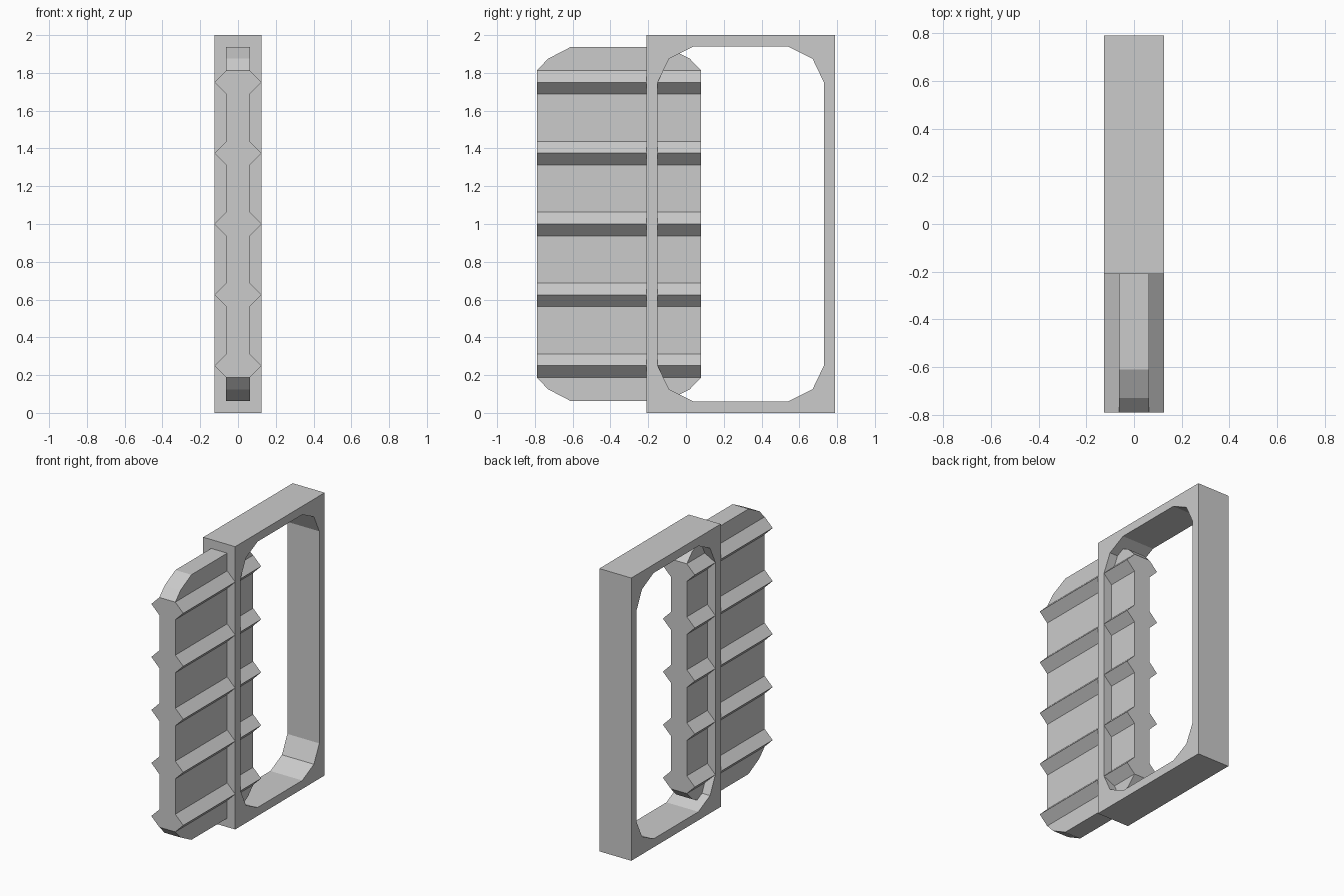
import bpy, bmesh
from mathutils import Vector

if "Cube" in bpy.data.objects:
    bpy.data.objects.remove(bpy.data.objects["Cube"])


def finish(name, bm):
    bmesh.ops.recalc_face_normals(bm, faces=bm.faces[:])
    mesh = bpy.data.meshes.new(name)
    bm.to_mesh(mesh)
    bm.free()
    obj = bpy.data.objects.new(name, mesh)
    bpy.context.collection.objects.link(obj)
    return obj


def extrude(bm, faces, offset):
    geom = bmesh.ops.extrude_face_region(bm, geom=faces)["geom"]
    verts = [g for g in geom if isinstance(g, bmesh.types.BMVert)]
    bmesh.ops.translate(bm, vec=offset, verts=verts)


# Rectangular frame with a chamfered opening
bm = bmesh.new()
half_opening = [(0.25, 0.94), (0.38, 0.875), (0.44, 0.75)]
quarter = half_opening
opening = (quarter + [(y, -z) for y, z in reversed(quarter)]
           + [(-y, -z) for y, z in quarter]
           + [(-y, z) for y, z in reversed(quarter)])
outline = [(0.5, 1), (0.5, -1), (-0.5, -1), (-0.5, 1)]
edges = []
for loop in (outline, opening):
    vs = [bm.verts.new((-0.125, y + 0.29, z + 1)) for y, z in loop]
    edges += [bm.edges.new((vs[i - 1], vs[i])) for i in range(len(vs))]
bmesh.ops.triangle_fill(bm, use_beauty=True, edges=edges, normal=(1, 0, 0))
extrude(bm, bm.faces[:], Vector((0.25, 0, 0)))
finish("frame", bm)

# Ridged sliding panel: cross-section swept along y
bm = bmesh.new()
T, Y0, Y1 = 0.0625, -0.79, 0.08
side = []
for i in range(5):
    z = 0.25 + 0.375 * i
    side += [(T, z - T), (2 * T, z), (T, z + T)]
profile = side + [(-x, z) for x, z in reversed(side)]
face = bm.faces.new([bm.verts.new((x, Y0, z)) for x, z in profile])
extrude(bm, [face], Vector((0, Y1 - Y0, 0)))
bmesh.ops.recalc_face_normals(bm, faces=bm.faces[:])

# Tapered top and bottom of the panel, two steps each
mid = (Y0 + Y1) / 2
for sign in (1, -1):
    cap = max(bm.faces, key=lambda f: sign * f.calc_center_median().z
              + (10 if sign * f.normal.z > 0.99 else 0))
    for inset in (0.06, 0.12):
        cap = bmesh.ops.extrude_discrete_faces(bm, faces=[cap])["faces"][0]
        for v in cap.verts:
            v.co.z += sign * T
            v.co.y += inset if v.co.y < mid else -inset
finish("ridged_panel", bm)
